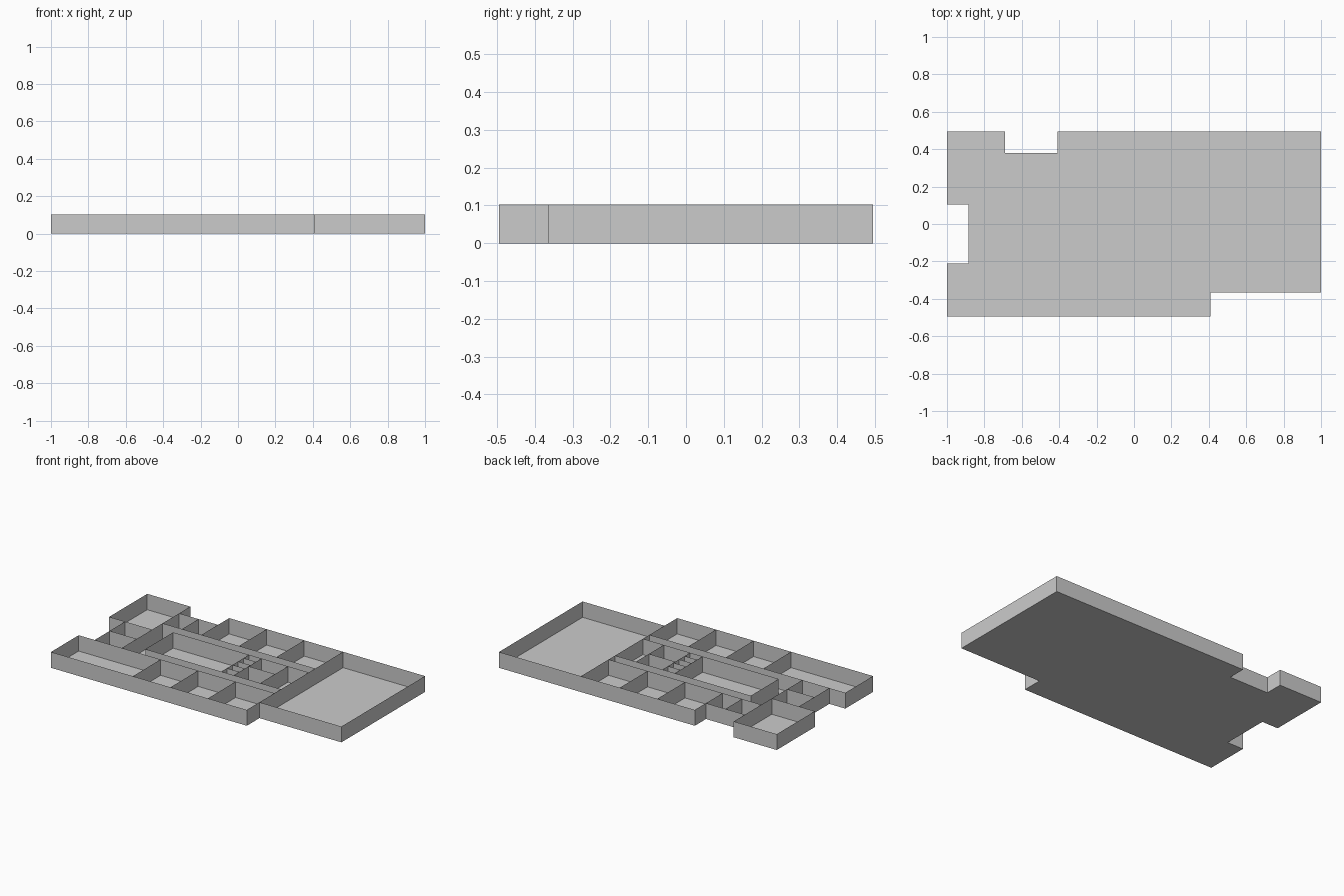
import bpy

if "Cube" in bpy.data.objects:
    bpy.data.objects.remove(bpy.data.objects["Cube"])

H = 0.103  # wall height


def make(name, verts, faces):
    mesh = bpy.data.meshes.new(name)
    mesh.from_pydata(verts, [], faces)
    mesh.update()
    ob = bpy.data.objects.new(name, mesh)
    bpy.context.collection.objects.link(ob)
    return ob


def walls(name, paths):
    # thin upright sheets along plan polylines
    verts, faces = [], []
    for path in paths:
        for (x0, y0), (x1, y1) in zip(path, path[1:]):
            n = len(verts)
            verts += [(x0, y0, 0), (x1, y1, 0), (x1, y1, H), (x0, y0, H)]
            faces.append((n, n + 1, n + 2, n + 3))
    return make(name, verts, faces)


W, D = 1.0, 0.495
outline = [(-W, -D), (0.41, -D), (0.41, -0.365), (W, -0.365), (W, D),
           (-0.41, D), (-0.41, 0.38), (-0.69, 0.38), (-0.69, D), (-W, D),
           (-W, 0.103), (-0.885, 0.103), (-0.885, -0.21), (-W, -0.21)]

# floor slab sheet and outer walls
make("floor", [(x, y, 0) for x, y in outline], [tuple(range(len(outline)))])
walls("outer_walls", [outline + outline[:1]])

# large hall at the right end
walls("hall_wall", [[(0.41, -0.365), (0.41, D)]])

# front and back rows of rooms along the corridors
for side, label in ((-1, "front"), (1, "back")):
    start = -0.885 if side < 0 else -0.69
    dividers = [-0.41, -0.14, 0.13]
    paths = [[(start, side * 0.21), (0.41, side * 0.21)]]
    paths += [[(x, side * 0.21), (x, side * (0.38 if side > 0 and x == -0.41 else D))]
              for x in dividers]
    walls(label + "_room_walls", paths)

# small rooms at the back left and the left end
walls("corner_room_walls", [[(-0.885, 0.103), (-0.69, 0.103)],
                            [(-0.69, 0.103), (-0.69, 0.38)],
                            [(-0.55, 0.21), (-0.55, 0.38)]])
walls("left_room_walls", [[(-0.69, -0.21), (-0.69, 0.103)],
                          [(-0.885, -0.055), (-0.69, -0.055)]])

# central block between the two corridors
C = 0.143
walls("core_walls", [[(0.41, -C), (-0.567, -C), (-0.567, C), (0.41, C)]]
      + [[(x, -C), (x, C)] for x in (-0.02, 0.07, 0.26)]
      + [[(0.07, 0.01), (0.26, 0.01)]])

# narrow cells in the core
walls("core_cells", [[(-0.02, -C + 2 * C * i / 5), (0.07, -C + 2 * C * i / 5)]
                     for i in range(1, 5)])
